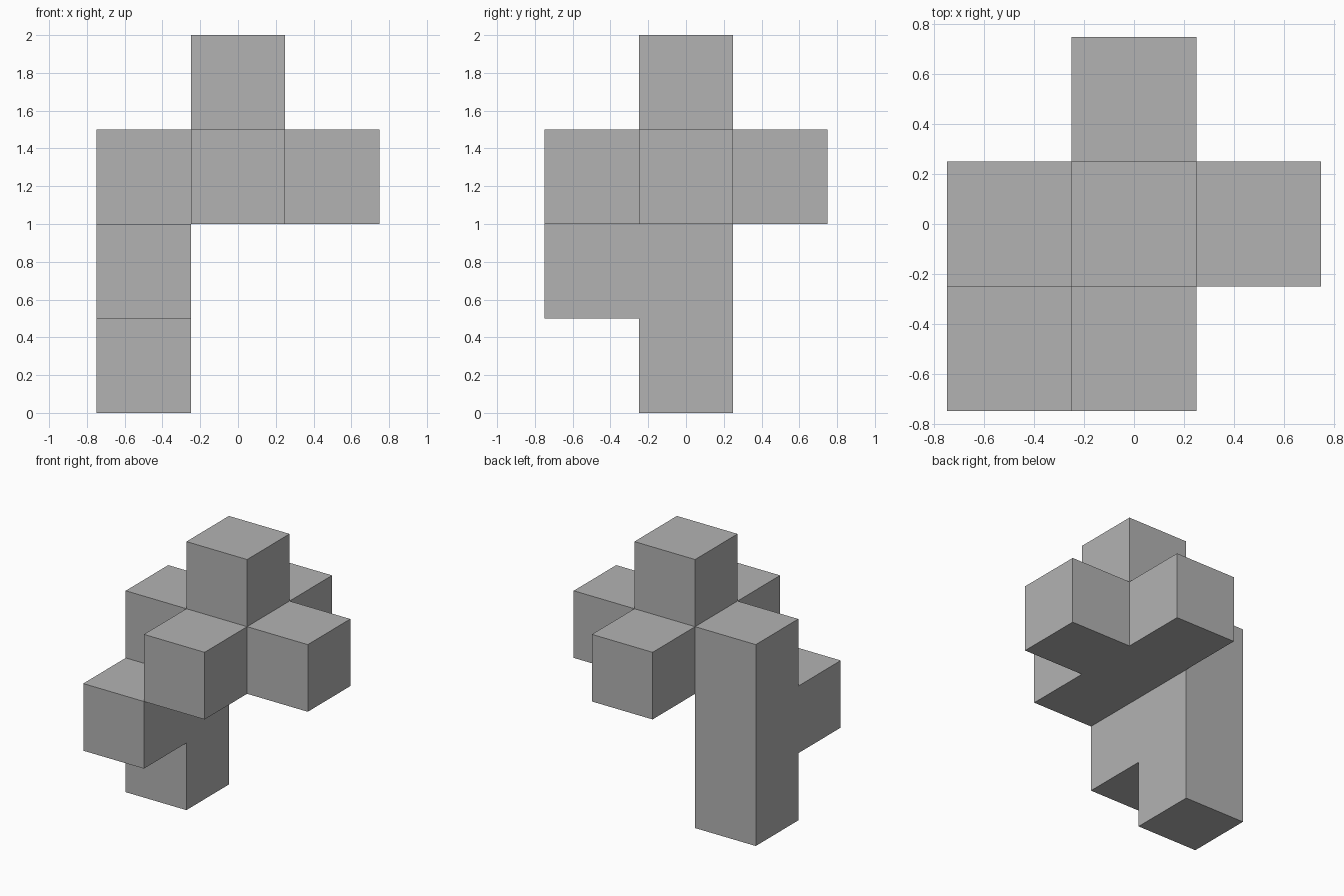
import bpy
import bmesh
from mathutils import Matrix, Vector

if "Cube" in bpy.data.objects:
    bpy.data.objects.remove(bpy.data.objects["Cube"])

UNIT = 0.5
LEFT, RIGHT = Vector((1, 0, 0)), Vector((-1, 0, 0))
BACK, FRONT = Vector((0, 1, 0)), Vector((0, -1, 0))
UP, DOWN = Vector((0, 0, 1)), Vector((0, 0, -1))

grey = bpy.data.materials.new("plain grey")
grey.use_nodes = True
colour = (0.45, 0.45, 0.45, 1)
grey.diffuse_color = colour
grey.node_tree.nodes["Principled BSDF"].inputs["Base Color"].default_value = colour


def grow(bm, cell, direction):
    """Extrude one side of the block centred at cell; return the new centre."""
    target = cell + direction * UNIT / 2
    face = min(bm.faces, key=lambda f: (f.calc_center_median() - target).length)
    new_face = bmesh.ops.extrude_discrete_faces(bm, faces=[face])["faces"][0]
    bmesh.ops.translate(bm, verts=new_face.verts, vec=direction * UNIT)
    return cell + direction * UNIT


# Central block
bm = bmesh.new()
core = Vector((0, 0, 1.25))
bmesh.ops.create_cube(bm, size=UNIT, matrix=Matrix.Translation(core))

# Arms and top block around the centre
for direction in (LEFT, BACK, FRONT, UP):
    grow(bm, core, direction)

# Column hanging from the right arm, with a block on its front
right_arm = grow(bm, core, RIGHT)
middle = grow(bm, right_arm, DOWN)
grow(bm, middle, DOWN)
grow(bm, middle, FRONT)

# Merge flush faces into clean flat sides
bmesh.ops.recalc_face_normals(bm, faces=bm.faces)
bmesh.ops.dissolve_limit(bm, angle_limit=0.01, verts=bm.verts, edges=bm.edges)

mesh = bpy.data.meshes.new("joined_blocks")
bm.to_mesh(mesh)
bm.free()
mesh.materials.append(grey)
blocks = bpy.data.objects.new("joined_blocks", mesh)
bpy.context.collection.objects.link(blocks)
